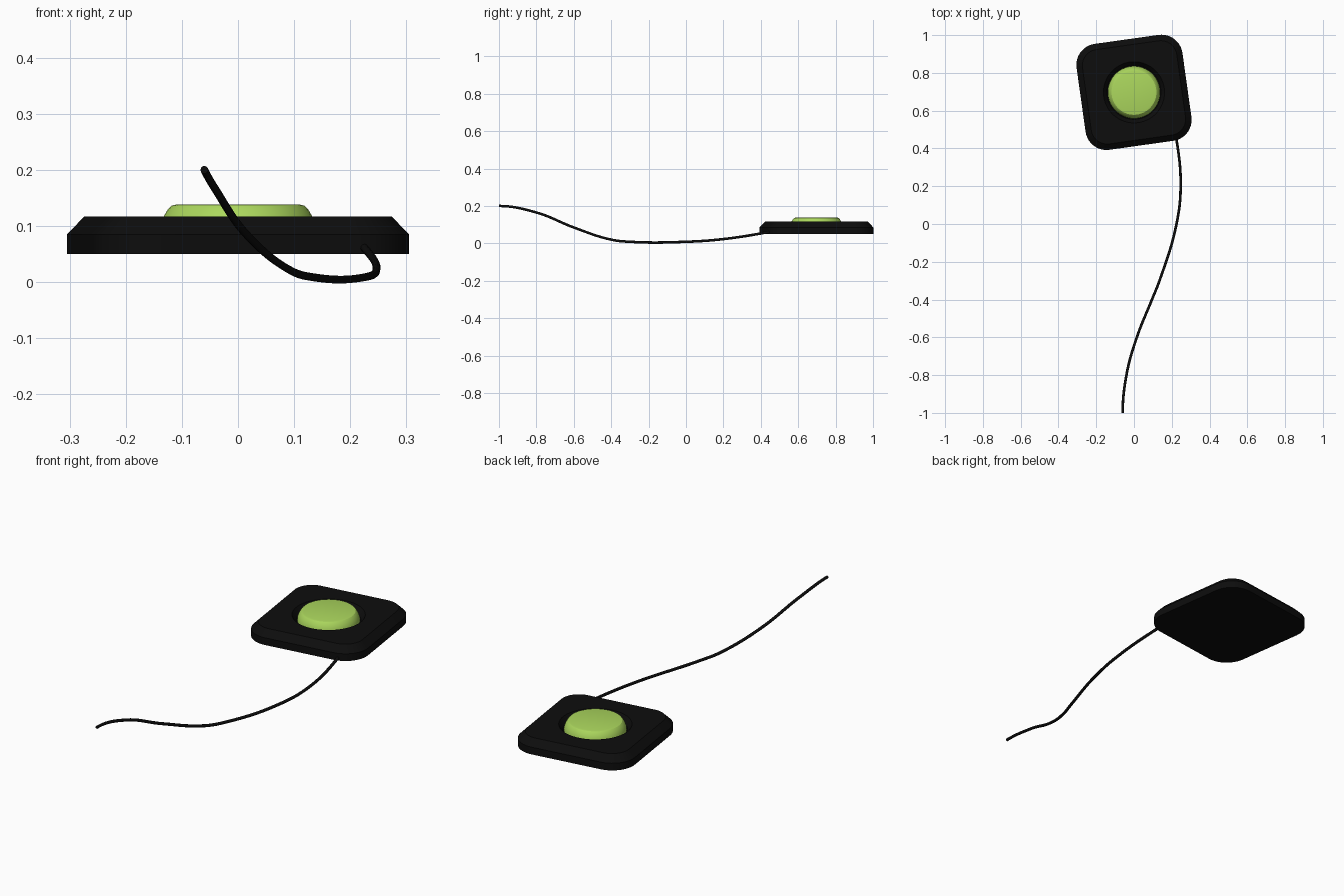
import bpy, bmesh, math

if "Cube" in bpy.data.objects:
    bpy.data.objects.remove(bpy.data.objects["Cube"])

def material(name, rgb):
    m = bpy.data.materials.new(name)
    m.diffuse_color = (*rgb, 1)
    m.use_nodes = True
    m.node_tree.nodes["Principled BSDF"].inputs["Base Color"].default_value = m.diffuse_color
    return m

black = material("black plastic", (0.004, 0.004, 0.004))
green = material("lime green", (0.41, 0.68, 0.11))
N = 48
CENTRE = (0, 0.697, 0)
TURN = math.radians(8)

def circle(r, z):
    return [(r * math.cos(a), r * math.sin(a), z)
            for a in (math.tau * ((k - 5.5) / N + 0.125) for k in range(N))]

def rounded_square(half, r, z):
    pts = []
    for c in range(4):
        ca = math.pi / 4 + c * math.pi / 2
        cx, cy = (math.copysign(half - r, f(ca)) for f in (math.cos, math.sin))
        for i in range(N // 4):
            a = c * math.pi / 2 + math.pi / 2 * i / (N // 4 - 1)
            pts.append((cx + r * math.cos(a), cy + r * math.sin(a), z))
    return pts

def loft(name, rings, mat):
    bm = bmesh.new()
    loops = [[bm.verts.new(p) for p in ring] for ring in rings]
    for a, b in zip(loops, loops[1:]):
        for i in range(N):
            j = (i + 1) % N
            bm.faces.new((a[i], a[j], b[j], b[i]))
    bm.faces.new(loops[0][::-1])
    bm.faces.new(loops[-1])
    me = bpy.data.meshes.new(name)
    bm.to_mesh(me)
    bm.free()
    ob = bpy.data.objects.new(name, me)
    bpy.context.collection.objects.link(ob)
    ob.location = CENTRE
    ob.rotation_euler.z = TURN
    me.materials.append(mat)
    bpy.ops.object.select_all(action='DESELECT')
    bpy.context.view_layer.objects.active = ob
    ob.select_set(True)
    bpy.ops.object.shade_smooth_by_angle(angle=math.radians(25))
    return ob

# Housing: chamfered rounded square with a shallow well in the top
loft("housing", [rounded_square(0.283, 0.112, 0.05),
                 rounded_square(0.283, 0.112, 0.085),
                 rounded_square(0.252, 0.085, 0.117),
                 circle(0.162, 0.117),
                 circle(0.143, 0.09)], black)

# Push button: low rounded disc sitting in the well
loft("push_button", [circle(r, z) for r, z in
                     ((0.139, 0.088), (0.138, 0.103), (0.132, 0.118), (0.125, 0.13),
                      (0.119, 0.136), (0.111, 0.138))], green)

# Cable: swept round tube leaving the housing's front corner
path = [(-0.06, -1.0, 0.2), (-0.04, -0.8, 0.165), (0.015, -0.6, 0.085),
        (0.095, -0.4, 0.02), (0.135, -0.3, 0.0085), (0.225, 0.0, 0.0085),
        (0.247, 0.2, 0.023), (0.226, 0.44, 0.06), (0.215, 0.49, 0.07)]
cu = bpy.data.curves.new("cable", 'CURVE')
cu.dimensions = '3D'
cu.bevel_depth = 0.007
cu.bevel_resolution = 3
cu.resolution_u = 10
cu.use_fill_caps = True
sp = cu.splines.new('BEZIER')
sp.bezier_points.add(len(path) - 1)
for bp, p in zip(sp.bezier_points, path):
    bp.co = p
    bp.handle_left_type = bp.handle_right_type = 'AUTO'
# Start of the cable runs level and straight back
first = sp.bezier_points[0]
first.handle_left_type = first.handle_right_type = 'FREE'
first.handle_left = (-0.06, -1.07, 0.2)
first.handle_right = (-0.06, -0.93, 0.2)
sp.use_smooth = True
cu.materials.append(black)
bpy.context.collection.objects.link(bpy.data.objects.new("cable", cu))
